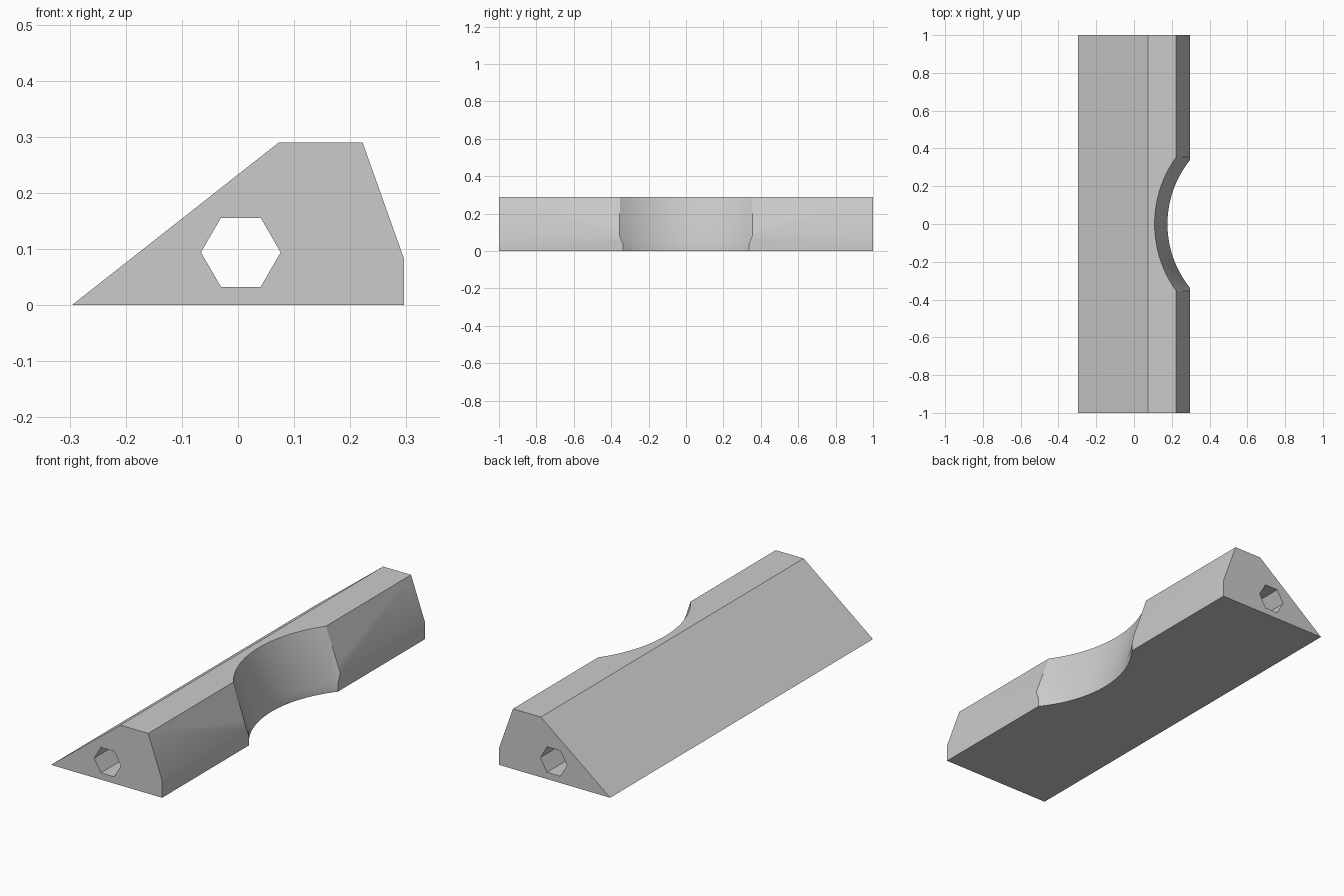
import bpy
import bmesh
from math import cos, sin, pi, radians

old = bpy.data.objects.get("Cube")
if old:
    bpy.data.objects.remove(old, do_unlink=True)

GREY = (0.6, 0.6, 0.6, 1.0)
grey = bpy.data.materials.new("plain grey")
grey.use_nodes = True
grey.diffuse_color = GREY
grey.node_tree.nodes["Principled BSDF"].inputs["Base Color"].default_value = GREY


def make_object(name, bm):
    bmesh.ops.recalc_face_normals(bm, faces=bm.faces)
    mesh = bpy.data.meshes.new(name)
    bm.to_mesh(mesh)
    bm.free()
    mesh.materials.append(grey)
    obj = bpy.data.objects.new(name, mesh)
    bpy.context.collection.objects.link(obj)
    return obj


def prism(name, profile, half_length):
    """Extrude an (x, z) profile along y."""
    bm = bmesh.new()
    face = bm.faces.new([bm.verts.new((x, -half_length, z)) for x, z in profile])
    ext = bmesh.ops.extrude_face_region(bm, geom=[face])
    verts = [v for v in ext["geom"] if isinstance(v, bmesh.types.BMVert)]
    bmesh.ops.translate(bm, verts=verts, vec=(0, 2 * half_length, 0))
    return make_object(name, bm)


def turned(name, profile, centre_x, sides):
    """Closed solid from stacked rings given as (radius, z)."""
    bm = bmesh.new()
    rings = [[bm.verts.new((centre_x + r * cos(2 * pi * i / sides),
                            r * sin(2 * pi * i / sides), z))
              for i in range(sides)] for r, z in profile]
    for low, high in zip(rings, rings[1:]):
        for i in range(sides):
            j = (i + 1) % sides
            bm.faces.new((low[i], low[j], high[j], high[i]))
    bm.faces.new(rings[0])
    bm.faces.new(rings[-1])
    return make_object(name, bm)


# Wedge-shaped bar
bar = prism("wedge_bar", [(-0.296, 0), (0.296, 0), (0.296, 0.082),
                          (0.222, 0.29), (0.073, 0.29)], 1.0)

# Hexagonal bore running the full length
bore = prism("bore_cutter", [(0.005 + 0.071 * cos(k * pi / 3),
                              0.094 + 0.071 * sin(k * pi / 3))
                             for k in range(6)], 1.2)

# Round scoop: straight at the foot, flaring outward above
scoop = turned("scoop_cutter", [(0.538, -0.1), (0.538, 0.04),
                                (0.606, 0.29), (0.633, 0.39)], 0.715, 128)

for cutter in (bore, scoop):
    mod = bar.modifiers.new(cutter.name, "BOOLEAN")
    mod.operation = "DIFFERENCE"
    mod.solver = "EXACT"
    mod.object = cutter

# Apply the cuts and remove the cutters
bpy.ops.object.select_all(action="DESELECT")
bpy.context.view_layer.objects.active = bar
bar.select_set(True)
for name in [m.name for m in bar.modifiers]:
    bpy.ops.object.modifier_apply(modifier=name)
for cutter in (bore, scoop):
    bpy.data.objects.remove(cutter, do_unlink=True)

bpy.ops.object.shade_smooth_by_angle(angle=radians(30))
